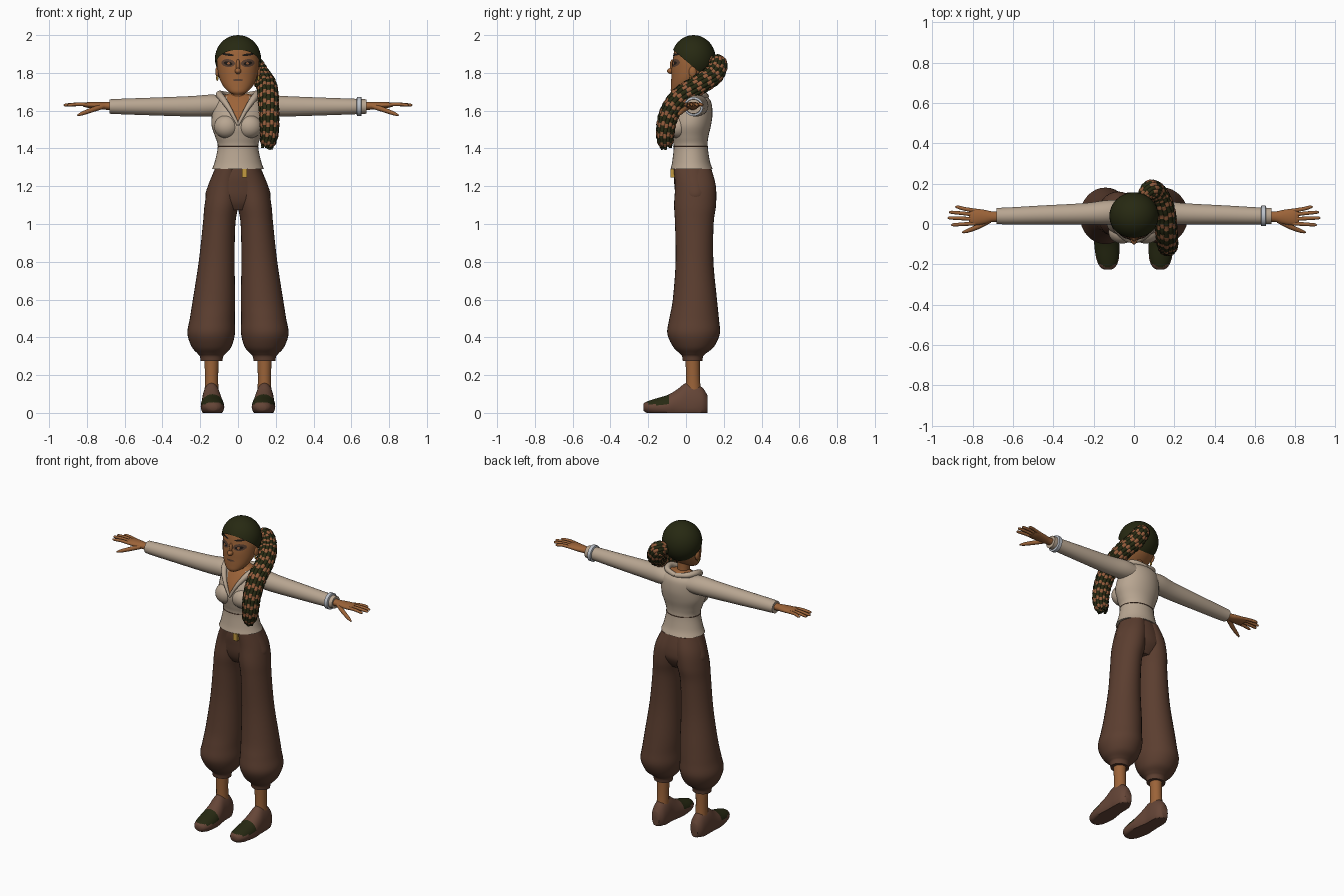
import bpy, bmesh
from math import sin, cos, pi, radians
from mathutils import Vector
from mathutils.bvhtree import BVHTree

cube = bpy.data.objects.get("Cube")
if cube:
    bpy.data.objects.remove(cube, do_unlink=True)
parts = []


def material(name, rgb):
    m = bpy.data.materials.new(name)
    m.use_nodes = True
    m.diffuse_color = (*rgb, 1)
    node = next(n for n in m.node_tree.nodes if n.type == 'BSDF_PRINCIPLED')
    node.inputs["Base Color"].default_value = (*rgb, 1)
    return m


skin = material("warm skin", (.33, .125, .04))
cream = material("cream cloth", (.48, .38, .285))
brown = material("brown cloth", (.105, .048, .029))
leather = material("shoe leather", (.13, .06, .038))
green = material("dark green", (.02, .022, .006))
copper = material("copper braid", (.3, .11, .045))
silver = material("silver", (.5, .53, .58))
gold = material("gold", (.55, .32, .05))
shade = material("eye shadow", (.10, .05, .03))
black = material("near black", (.012, .009, .007))


def spline(pts, steps):
    """Smooth interpolation through tuples of any length."""
    out = []
    for i in range(len(pts) - 1):
        a, b, c, d = pts[max(i - 1, 0)], pts[i], pts[i + 1], pts[min(i + 2, len(pts) - 1)]
        for k in range(steps):
            t = k / steps
            out.append(tuple(q + .5 * t * (r - p + t * (2 * p - 5 * q + 4 * r - s + t * (3 * (q - r) + s - p)))
                             for p, q, r, s in zip(a, b, c, d)))
    return out + [tuple(pts[-1])]


def finish(name, bm, mats, rule=None, mirror=False):
    for f in bm.faces:
        f.material_index = rule(f.calc_center_median()) if rule else f.material_index
    me = bpy.data.meshes.new(name)
    bm.to_mesh(me)
    bm.free()
    for m in mats:
        me.materials.append(m)
    ob = bpy.data.objects.new(name, me)
    bpy.context.collection.objects.link(ob)
    if mirror:
        ob.modifiers.new("Mirror", 'MIRROR').use_clip = False
    parts.append(ob)
    return ob


def skin_rings(bm, rings, band=None):
    """Bridge a row of vertex rings and close both ends."""
    rows = [[bm.verts.new(p) for p in r] for r in rings]
    n = len(rows[0])
    for k in range(len(rows) - 1):
        for i in range(n):
            j = (i + 1) % n
            f = bm.faces.new((rows[k][i], rows[k][j], rows[k + 1][j], rows[k + 1][i]))
            f.material_index = band(k) if band else 0
    bm.faces.new(rows[0])
    bm.faces.new(rows[-1])
    bmesh.ops.recalc_face_normals(bm, faces=bm.faces)


def loft(name, keys, mats, axis='z', steps=5, sides=32, floor=None, **kw):
    """keys: (position along axis, centre a, centre b, radius a, radius b)."""
    rings = []
    for p, a, b, ra, rb in spline(keys, steps):
        ring = []
        for i in range(sides):
            t = 2 * pi * i / sides
            u, v = a + ra * cos(t), b + rb * sin(t)
            co = {'z': (u, v, p), 'x': (p, u, v), 'y': (u, p, v)}[axis]
            ring.append(co if floor is None else (co[0], co[1], max(co[2], floor)))
        rings.append(ring)
    bm = bmesh.new()
    skin_rings(bm, rings)
    return finish(name, bm, mats, **kw)


def frames(pts):
    """Twist-free frames along a path of (x, y, z, radius)."""
    res, u = [], Vector((.3, .5, .8))
    for k, p in enumerate(pts):
        t = (Vector(pts[min(k + 1, len(pts) - 1)][:3]) - Vector(pts[max(k - 1, 0)][:3])).normalized()
        u = (u - t * u.dot(t)).normalized()
        res.append((Vector(p[:3]), u.copy(), t.cross(u), p[3]))
    return res


def add_tube(bm, pts, sides=10, band=None):
    rings = [[c + r * (cos(2 * pi * i / sides) * u + sin(2 * pi * i / sides) * v) for i in range(sides)]
             for c, u, v, r in frames(pts)]
    skin_rings(bm, rings, band)


def ball(name, centre, radii, mats, cut=None, **kw):
    bm = bmesh.new()
    bmesh.ops.create_uvsphere(bm, u_segments=32, v_segments=20, radius=1)
    for v in bm.verts:
        v.co = [c + r * x for c, r, x in zip(centre, radii, v.co)]
    if cut:
        bmesh.ops.bisect_plane(bm, geom=bm.verts[:] + bm.edges[:] + bm.faces[:],
                               plane_co=cut[0], plane_no=cut[1], clear_inner=True)
    return finish(name, bm, mats, **kw)


def patch(name, target, outline, mat, lift=.003, mirror=True):
    """Thin decal draped over the front of a target."""
    me = target.data
    tree = BVHTree.FromPolygons([v.co.copy() for v in me.vertices], [tuple(p.vertices) for p in me.polygons])
    cx, cz = (sum(p[i] for p in outline) / len(outline) for i in (0, 1))
    bm = bmesh.new()

    def drop(x, z):
        hit = tree.ray_cast(Vector((x, -1, z)), Vector((0, 1, 0)))[0]
        return bm.verts.new((x, (hit.y if hit else 0) - lift, z))
    rows = [[drop(cx + s * (x - cx), cz + s * (z - cz)) for x, z in outline] for s in (1, .75, .5, .25)]
    mid, n = drop(cx, cz), len(outline)
    for i in range(n):
        j = (i + 1) % n
        for a, b in zip(rows, rows[1:]):
            bm.faces.new((a[i], a[j], b[j], b[i]))
        bm.faces.new((rows[-1][i], rows[-1][j], mid))
    bm.normal_update()
    bmesh.ops.reverse_faces(bm, faces=[f for f in bm.faces if f.normal.y > 0])
    return finish(name, bm, [mat], mirror=mirror)


def oval(cx, cz, rx, rz, tilt=0, n=20):
    return [(cx + rx * cos(t) * cos(tilt) - rz * sin(t) * sin(tilt),
             cz + rx * cos(t) * sin(tilt) + rz * sin(t) * cos(tilt)) for t in (2 * pi * i / n for i in range(n))]


# Head, face and cap
head = loft("head", [(1.685, 0, -.05, .022, .02), (1.70, 0, -.04, .05, .04), (1.73, 0, -.015, .078, .065),
                     (1.77, 0, .01, .098, .088), (1.82, 0, .03, .109, .107), (1.87, 0, .04, .112, .11),
                     (1.93, 0, .04, .098, .098), (1.97, 0, .04, .066, .066), (1.985, 0, .04, .02, .02)], [skin])
ball("cap", (0, .04, 1.875), (.122, .117, .125), [green], cut=((0, -.06, 1.915), (0, .65, .76)))
ball("nose", (0, -.077, 1.81), (.017, .024, .016), [skin])
ball("nose_bridge", (0, -.07, 1.838), (.011, .016, .034), [skin])
ball("ears", (.108, .035, 1.805), (.012, .02, .03), [skin], mirror=True)
ball("earrings", (.11, .025, 1.772), (.006, .006, .014), [gold], mirror=True)
patch("eye_shadow", head, oval(.052, 1.852, .036, .021, .1), shade, .002)
patch("eyes", head, oval(.052, 1.85, .023, .010, .15), black, .004)
patch("irises", head, oval(.05, 1.85, .008, .007), copper, .006)
patch("brows", head, oval(.055, 1.897, .034, .006, .12), black, .004)
patch("lips", head, oval(0, 1.762, .028, .006), shade, .002, mirror=False)
loft("neck", [(1.58, 0, .04, .05, .045), (1.64, 0, .035, .04, .04), (1.68, 0, .025, .036, .038),
              (1.75, 0, .02, .038, .042)], [skin])

# Shirt
torso = loft("shirt", [(1.29, 0, .03, .138, .112), (1.33, 0, .027, .123, .10), (1.41, 0, .025, .107, .09),
                       (1.46, 0, .022, .12, .096), (1.52, 0, .024, .14, .108), (1.58, 0, .035, .138, .105),
                       (1.64, 0, .05, .128, .085), (1.67, 0, .052, .10, .065), (1.69, 0, .05, .05, .042)],
             [cream, skin], rule=lambda c: int(c.z > 1.677))
ball("bust", (.06, -.04, 1.515), (.066, .057, .062), [cream], mirror=True)
loft("waist_seam", [(1.407, 0, .025, .106, .0905), (1.408, 0, .025, .109, .0925),
                    (1.411, 0, .025, .109, .0925), (1.412, 0, .025, .106, .0905)], [shade], steps=1)
half = [(.018, 1.57), (.036, 1.61), (.052, 1.645), (.06, 1.672), (.03, 1.683)]
patch("neckline", torso, [(0, 1.53)] + half + [(0, 1.684)] + [(-x, z) for x, z in half[::-1]],
      skin, .006, mirror=False)
bm = bmesh.new()
add_tube(bm, spline([(0, -.088, 1.525, .007), (.04, -.074, 1.60, .012), (.08, -.03, 1.66, .018),
                     (.098, .03, 1.685, .02), (.07, .088, 1.685, .017), (0, .108, 1.675, .014)], 6))
finish("collar", bm, [cream], mirror=True)
loft("sleeves", [(.08, .06, 1.625, .058, .052), (.14, .057, 1.627, .06, .058), (.25, .05, 1.623, .053, .054),
                 (.45, .045, 1.622, .047, .047), (.62, .04, 1.622, .042, .041), (.68, .04, 1.622, .04, .038)],
     [cream], axis='x', mirror=True)
loft("bracelet", [(.628, .04, 1.622, .044, .043), (.631, .04, 1.622, .051, .051),
                  (.652, .04, 1.622, .051, .051), (.655, .04, 1.622, .044, .043)], [silver], axis='x', steps=1)

# Hands
loft("palms", [(.65, .037, 1.624, .026, .023), (.70, .036, 1.625, .026, .02), (.74, .035, 1.627, .035, .019),
               (.79, .035, 1.63, .041, .016), (.818, .035, 1.63, .035, .009)], [skin], axis='x', mirror=True)
bm = bmesh.new()
for base, tip, reach in ((.066, .084, .885), (.046, .058, .915), (.024, .030, .922), (.003, -.004, .905)):
    add_tube(bm, spline([(.785, base, 1.63, .010), (.84, (base + tip) / 2, 1.634, .0095),
                         (reach - .012, tip, 1.63, .008), (reach, tip, 1.628, .003)], 4))
add_tube(bm, spline([(.715, .018, 1.623, .014), (.77, -.012, 1.605, .013),
                     (.825, -.034, 1.585, .01), (.85, -.042, 1.575, .004)], 4))
finish("fingers", bm, [skin], mirror=True)

# Trousers and buckle
loft("trouser_legs", [(.275, .14, .035, .058, .052), (.30, .14, .035, .062, .056), (.315, .14, .036, .075, .07),
                      (.35, .14, .04, .105, .108), (.42, .142, .04, .126, .139), (.50, .136, .043, .119, .131),
                      (.60, .127, .047, .112, .117), (.80, .113, .045, .095, .10), (1.0, .10, .044, .086, .102),
                      (1.1, .087, .048, .09, .111), (1.2, .07, .05, .088, .108), (1.29, .05, .035, .07, .10)],
     [brown], mirror=True)
loft("trouser_hips", [(1.075, 0, .045, .09, .07), (1.11, 0, .047, .15, .092), (1.15, 0, .05, .172, .106),
                      (1.2, 0, .047, .16, .108), (1.25, 0, .04, .14, .105), (1.31, 0, .033, .115, .095)], [brown])
bm = bmesh.new()
bmesh.ops.create_cube(bm, size=1)
for v in bm.verts:
    v.co = (.035 + v.co.x * .027, -.07 + v.co.y * .022, 1.268 + v.co.z * .046)
finish("buckle", bm, [gold])

# Ankles and shoes
loft("ankles", [(.09, .14, .04, .038, .042), (.18, .14, .037, .035, .037), (.30, .14, .035, .038, .038)],
     [skin], mirror=True)
loft("shoes", [(-.225, .13, .03, .02, .018), (-.21, .13, .03, .04, .029), (-.17, .131, .03, .056, .043),
               (-.10, .135, .034, .062, .06), (-.05, .137, .042, .057, .08), (0, .14, .05, .051, .108),
               (.05, .14, .05, .05, .105), (.09, .14, .05, .043, .08), (.115, .14, .045, .025, .045)],
     [leather, green], axis='y', floor=0, mirror=True,
     rule=lambda c: int(c.y < -.09 and c.z > .044 - .1 * (c.y + .09) * (c.y < -.2)))

# Braided ponytail: a dark core wrapped in banded strands
path = spline([(.045, .13, 1.85, .025), (.08, .17, 1.85, .045), (.115, .145, 1.79, .054),
               (.15, .065, 1.735, .055), (.16, -.03, 1.67, .056), (.165, -.09, 1.58, .053),
               (.166, -.11, 1.48, .047), (.152, -.105, 1.40, .03)], 10)
bm = bmesh.new()
add_tube(bm, [(x, y, z, r * .72) for x, y, z, r in path[:-5]], 16)
finish("ponytail_core", bm, [green])
bm = bmesh.new()
count = 14
for i in range(count):
    strand = []
    for k, (c, u, v, r) in enumerate(frames(path)):
        a = 2 * pi * i / count + k * .015
        p = c + r * .76 * (cos(a) * u + sin(a) * v)
        strand.append((*p, (.0125 + .003 * abs(sin(k * pi / 3))) * (1 if k < len(path) - 4 else .6)))
    strand = strand[:len(strand) - i % 4]
    add_tube(bm, strand, 8, lambda k, i=i: int((k + i % 2) % 5 < 2))
finish("ponytail_braids", bm, [green, copper])

# Smooth shading with crisp edges
bpy.ops.object.select_all(action='DESELECT')
for ob in parts:
    ob.select_set(True)
bpy.context.view_layer.objects.active = parts[0]
bpy.ops.object.shade_smooth_by_angle(angle=radians(50))
